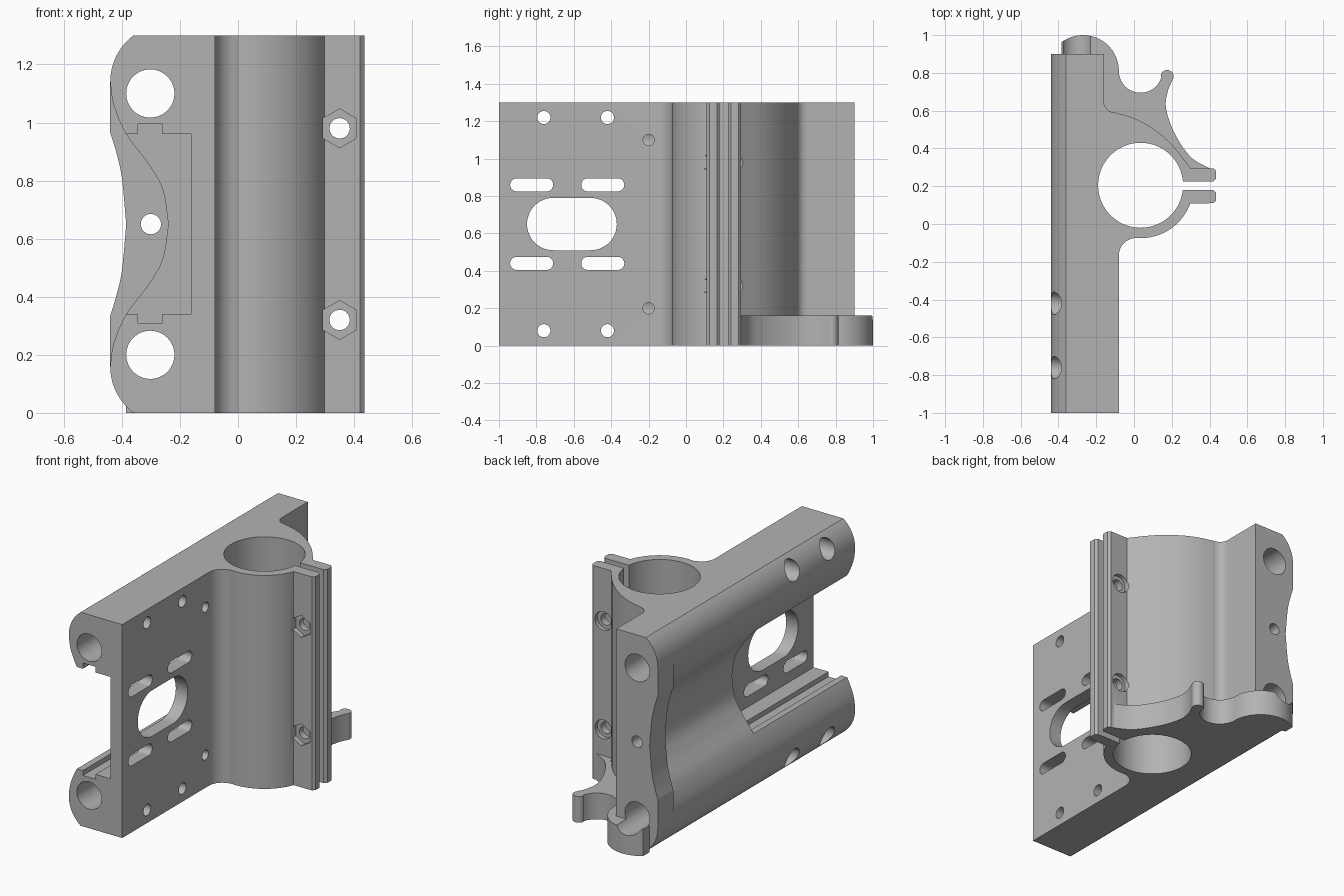
import bpy, bmesh
from math import sin, cos, radians

if "Cube" in bpy.data.objects:
    bpy.data.objects.remove(bpy.data.objects["Cube"], do_unlink=True)

grey = bpy.data.materials.new("plain grey")
grey.use_nodes = True
grey.diffuse_color = (0.45, 0.45, 0.45, 1)
grey.node_tree.nodes["Principled BSDF"].inputs["Base Color"].default_value = (0.45, 0.45, 0.45, 1)

HEIGHT = 1.3
MID = HEIGHT / 2


def arc(cx, cy, r, start, end, n=24):
    angles = [radians(start + (end - start) * i / n) for i in range(n + 1)]
    return [(cx + r * cos(a), cy + r * sin(a)) for a in angles]


def curve(pts, n=8):
    """Smooth curve through a few points."""
    p = [pts[0]] + pts + [pts[-1]]
    out = []
    for k in range(1, len(p) - 2):
        for i in range(n):
            t = i / n
            out.append(tuple(
                0.5 * (2 * b + (c - a) * t + (2 * a - 5 * b + 4 * c - d) * t * t
                       + (3 * b - a - 3 * c + d) * t ** 3)
                for a, b, c, d in zip(p[k - 1], p[k], p[k + 1], p[k + 2])))
    return out + [pts[-1]]


def mirrored(pts):
    """Continue a side outline, given from the top to mid height, to the bottom."""
    return pts + [(x, HEIGHT - z) for x, z in reversed(pts[:-1])]


def slot(cy, cz, length, width):
    r, h = width / 2, (length - width) / 2
    return arc(cy + h, cz, r, -90, 90) + arc(cy - h, cz, r, 90, 270)


def box(a0, a1, b0, b1):
    return [(a0, b0), (a1, b0), (a1, b1), (a0, b1)]


def prism(name, axis, outline, lo, hi):
    """Extrude a closed outline along an axis."""
    place = {"x": lambda a, b, c: (c, a, b),
             "y": lambda a, b, c: (a, c, b),
             "z": lambda a, b, c: (a, b, c)}[axis]
    bm = bmesh.new()
    base = bm.faces.new([bm.verts.new(place(a, b, lo)) for a, b in outline])
    top = bmesh.ops.extrude_face_region(bm, geom=[base])
    verts = [v for v in top["geom"] if isinstance(v, bmesh.types.BMVert)]
    bmesh.ops.translate(bm, verts=verts, vec=place(0, 0, hi - lo))
    bmesh.ops.remove_doubles(bm, verts=bm.verts, dist=0.0002)
    bmesh.ops.recalc_face_normals(bm, faces=bm.faces)
    mesh = bpy.data.meshes.new(name)
    bm.to_mesh(mesh)
    bm.free()
    mesh.materials.append(grey)
    ob = bpy.data.objects.new(name, mesh)
    bpy.context.collection.objects.link(ob)
    return ob


def combine(target, tool, operation="DIFFERENCE"):
    mod = target.modifiers.new("combine", "BOOLEAN")
    mod.operation, mod.solver, mod.object = operation, "EXACT", tool
    bpy.context.view_layer.objects.active = target
    bpy.ops.object.modifier_apply(modifier=mod.name)
    bpy.data.objects.remove(tool, do_unlink=True)


# Plan outline: long block, clamp ring, ears and web
plan = [(-0.44, -1), (-0.08, -1)]
plan += arc(0.01, -0.165, 0.09, 180, 100, 10)
plan += arc(0.035, 0.205, 0.28, -97, -20, 32)
plan += [(0.42, 0.11), (0.435, 0.125), (0.435, 0.28), (0.42, 0.295)]
plan += curve([(0.3, 0.295), (0.2, 0.42), (0.1, 0.505), (0, 0.56), (-0.1, 0.59)])
plan += arc(-0.1, 0.65, 0.06, 265, 180, 10)
plan += [(-0.16, 0.9), (-0.44, 0.9)]
bracket = prism("carriage_bracket", "z", plan, 0, HEIGHT)

# Outer side: rounded corners, deep hollow along the length, shallow one at the end
corner = [(-0.335, HEIGHT + 0.02)] + arc(-0.24, 1.14, 0.2, 121, 180, 14)
deep = curve([(-0.44, 1.14), (-0.428, 1.06), (-0.385, 0.96),
              (-0.31, 0.86), (-0.26, 0.77), (-0.24, MID)])
shallow = curve([(-0.44, 0.965), (-0.42, 0.9), (-0.4, 0.81), (-0.385, MID)])
for side, y0, y1 in ((deep, -1.1, 0.75), (shallow, 0.75, 1.1)):
    outline = [(-0.6, HEIGHT + 0.02)] + mirrored(corner + side) + [(-0.6, -0.02)]
    combine(bracket, prism("side_cutter", "y", outline, y0, y1))

# Foot plate with rounded boss, hook and prong
foot = [(-0.385, 0.9), (-0.2, 0.85), (-0.2, 0.5), (0.3, 0.25)]
foot += curve([(0.4, 0.295), (0.3, 0.355), (0.215, 0.48), (0.17, 0.61), (0.178, 0.7), (0.208, 0.77)])
foot += arc(0.175, 0.78, 0.035, 0, 170, 14)
foot += arc(0.035, 0.81, 0.115, -15, -175, 28)
foot += arc(-0.27, 0.81, 0.19, 0, 127, 32)
combine(bracket, prism("foot", "z", foot, 0, 0.16), "UNION")

# Clamp bore and the split between the ears
combine(bracket, prism("bore", "z", arc(0.035, 0.205, 0.225, 0, 354, 59), -0.1, 1.4))
split = [(0.2, 0.18), (0.42, 0.18), (0.435, 0.165), (0.5, 0.165),
         (0.5, 0.24), (0.435, 0.24), (0.42, 0.225), (0.2, 0.225)]
combine(bracket, prism("split", "z", split, -0.1, 1.4))

# Motor pocket and its grooves
combine(bracket, prism("pocket", "y", box(-0.6, -0.16, 0.34, 0.96), -1.1, -0.1))
combine(bracket, prism("groove", "y", box(-0.345, -0.26, 0.31, 0.995), -1.1, -0.1))


def drill(axis, a, b, r, lo, hi, sides=32):
    ring = arc(a, b, r, 90, 90 + 360 * (sides - 1) / sides, sides - 1)
    combine(bracket, prism("drill", axis, ring, lo, hi))


# Centre hole in the end wall
drill("y", -0.3, MID, 0.035, -0.2, 1.1)

for sign in (-1, 1):
    # Rod channels and set screw holes
    drill("y", -0.302, MID + sign * 0.45, 0.083, -1.1, 1.1, 48)
    drill("x", -0.2, MID + sign * 0.45, 0.03, -0.3, 0.0)
    # Plate screws with wide heads on the outer side
    for y in (-0.76, -0.42):
        drill("x", y, MID + sign * 0.57, 0.035, -0.6, 0.0)
        drill("x", y, MID + sign * 0.57, 0.06, -0.6, -0.3)
    # Clamp bolts: hex nut seat in front, round head seat behind
    z = MID + sign * 0.33
    drill("y", 0.35, z, 0.035, 0, 0.4)
    drill("y", 0.35, z, 0.067, -0.1, 0.14, 6)
    drill("y", 0.35, z, 0.057, 0.27, 0.5)
    # Long slots in the plate
    for y in (-0.825, -0.445):
        combine(bracket, prism("slot", "x", slot(y, MID + sign * 0.21, 0.23, 0.07), -0.25, 0))

# Central window in the plate
combine(bracket, prism("window", "x", slot(-0.61, MID, 0.48, 0.28), -0.25, 0))

bpy.ops.object.select_all(action="DESELECT")
bracket.select_set(True)
bpy.context.view_layer.objects.active = bracket
bpy.ops.object.shade_smooth_by_angle(angle=radians(30))
